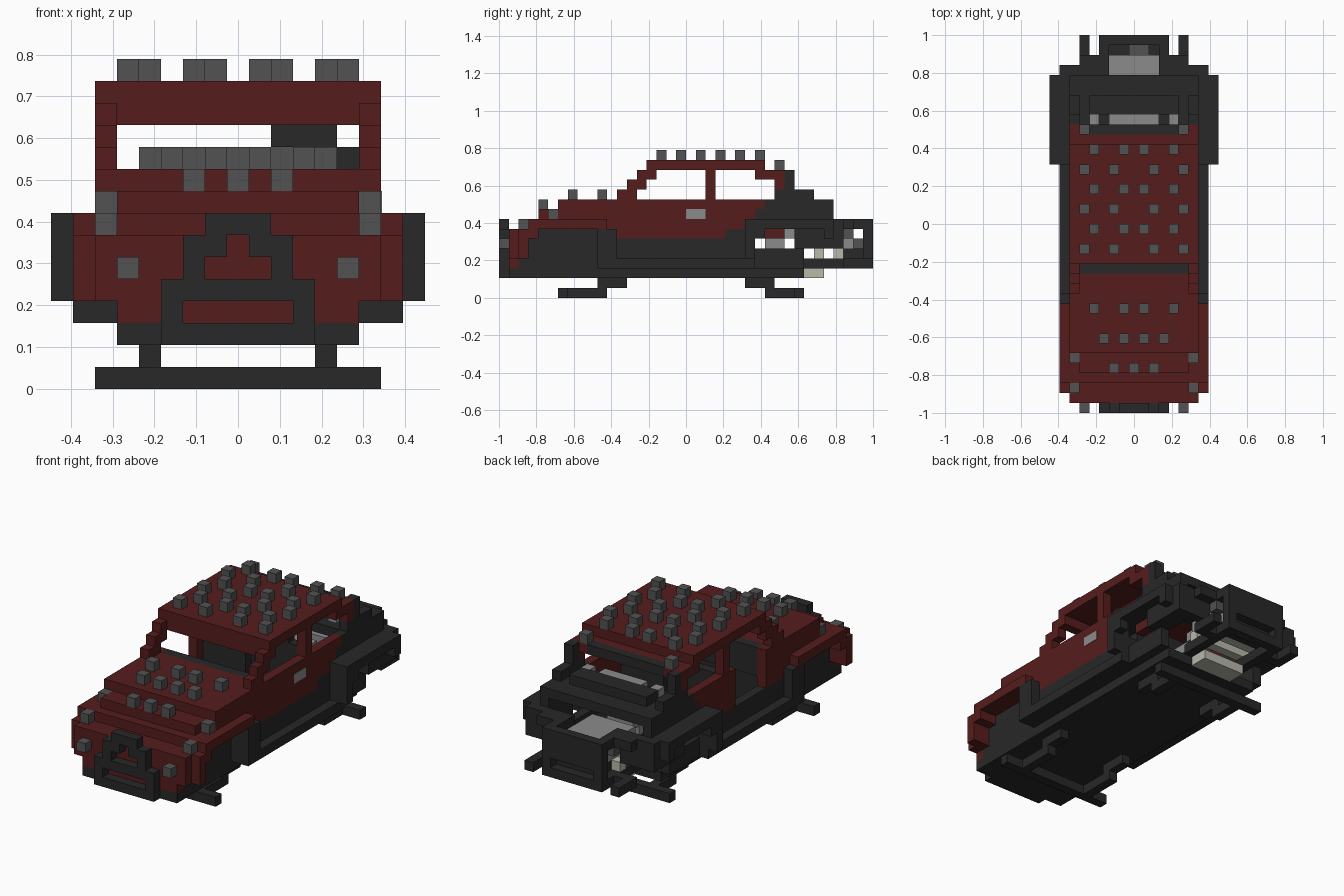
import bpy
import bmesh

cube = bpy.data.objects.get("Cube")
if cube:
    bpy.data.objects.remove(cube, do_unlink=True)

UNIT = 2 / 38      # edge of one building block
MIDDLE = 19        # block row lying on the y origin


def material(name, red, green, blue):
    mat = bpy.data.materials.new(name)
    mat.use_nodes = True
    mat.diffuse_color = (red, green, blue, 1)
    mat.node_tree.nodes["Principled BSDF"].inputs["Base Color"].default_value = (red, green, blue, 1)
    return mat


RED = material("dark red paint", .094, .012, .012)
DARK = material("charcoal metal", .021, .021, .021)
SPIKE = material("mid grey steel", .084, .084, .084)
SILVER = material("light grey steel", .26, .26, .26)
BEIGE = material("pale beige metal", .48, .48, .41)


def block(x, y, z):
    return [(x, y, z)]


def span(half, y, z):
    return [((-half, half), y, z)]


def pair(x, y, z):
    return [(x, y, z), ((-x[1], -x[0]), y, z)]


def stud(x, row, level):
    return block(x=(x - .5, x + .5), y=(row, row + 1), z=(level, level + 1))


def part(name, mat, *groups):
    """Join axis-aligned boxes, given in block units, into one object."""
    bm = bmesh.new()
    for group in groups:
        for x, y, z in group:
            verts = bmesh.ops.create_cube(bm, size=1)["verts"]
            for v in verts:
                v.co.x = x[v.co.x > 0] * UNIT
                v.co.y = (y[v.co.y > 0] - MIDDLE) * UNIT
                v.co.z = z[v.co.z > 0] * UNIT
    mesh = bpy.data.meshes.new(name)
    bm.to_mesh(mesh)
    bm.free()
    mesh.materials.append(mat)
    obj = bpy.data.objects.new(name, mesh)
    bpy.context.collection.objects.link(obj)
    return obj


# Floor, front well walls, cabin bulkheads and dashboard
part("floor", DARK, span(half=5.5, y=(1, 31), z=(2, 3)))
part("front_well", DARK, span(half=5.5, y=(3, 12), z=(3, 7)),
     span(half=5.5, y=(2, 3), z=(3, 4)),
     pair(x=(5.5, 7.5), y=(10, 12), z=(4, 7)))
part("bulkheads", DARK,
     span(half=5.5, y=(12, 13), z=(3, 8)),
     span(half=5.5, y=(25, 26), z=(3, 8)))
part("dashboard", DARK, span(half=5.5, y=(14, 15), z=(7, 10)))

# Lower side walls with a narrow sill ledge
RIGHT, LEFT = (-6.5, -5.5), (5.5, 6.5)
part("sills", DARK,
     pair(x=(5.5, 7.5), y=(10, 26), z=(3, 4)),
     pair(LEFT, y=(12, 26), z=(4, 6)),
     pair(LEFT, y=(26, 31), z=(3, 5)))

# Nose, front fenders and stepped hood
part("nose", RED,
     span(half=5.5, y=(1, 2), z=(3, 4)),
     span(half=6.5, y=(1, 2), z=(4, 7)),
     span(half=7.5, y=(2, 3), z=(4, 7)),
     pair(x=(5.5, 7.5), y=(3, 4), z=(6, 7)))
part("front_fenders", RED,
     span(half=7.5, y=(3, 11), z=(7, 8)),
     span(half=6.5, y=(11, 14), z=(7, 8)))
part("hood", RED,
     span(half=5.5, y=(4, 6), z=(8, 9)),
     span(half=6.5, y=(6, 14), z=(8, 10)))

# Grille frame with two openings
part("grille", DARK,
     span(half=3.5, y=(0, 1), z=(2, 3)),
     span(half=3.5, y=(0, 1), z=(4, 5)),
     pair(x=(2.5, 3.5), y=(0, 1), z=(3, 4)),
     pair(x=(1.5, 2.5), y=(0, 1), z=(5, 7)),
     pair(x=(.5, 1.5), y=(0, 1), z=(6, 7)),
     span(half=1.5, y=(0, 1), z=(7, 8)))

# Side panels; the right one has an open doorway
part("left_side", RED,
     block(LEFT, y=(12, 23), z=(6, 7)),
     block(LEFT, y=(14, 25), z=(7, 8)),
     block(LEFT, y=(14, 26), z=(8, 9)),
     block(LEFT, y=(14, 27), z=(9, 10)))
part("right_side", RED,
     block(RIGHT, y=(12, 15), z=(6, 7)),
     block(RIGHT, y=(14, 15), z=(7, 10)),
     block(RIGHT, y=(20, 23), z=(6, 7)),
     block(RIGHT, y=(20, 25), z=(7, 8)),
     block(RIGHT, y=(20, 26), z=(8, 9)),
     block(RIGHT, y=(20, 27), z=(9, 10)))
part("well_panels", RED, pair(LEFT, y=(27, 29), z=(6, 7)))
part("door_handle", SILVER, block(x=(6.5, 6.55), y=(19, 21), z=(8, 9)))

# Stepped pillars and roof
part("pillars", RED,
     pair(LEFT, y=(12, 14), z=(10, 11)),
     pair(LEFT, y=(13, 15), z=(11, 12)),
     pair(LEFT, y=(14, 16), z=(12, 13)),
     pair(LEFT, y=(21, 22), z=(10, 13)),
     pair(LEFT, y=(28, 29), z=(11, 12)),
     pair(x=(4.5, 6.5), y=(28, 29), z=(12, 13)))
part("roof", RED,
     span(half=6.5, y=(15, 27), z=(13, 14)),
     span(half=5.5, y=(15, 16), z=(12, 13)),
     span(half=6.5, y=(26, 28), z=(12, 13)))
part("rear_window_bar", DARK, span(half=4.5, y=(28, 29), z=(12, 13)))

# Seats; the driver's has a headrest
part("seats", DARK,
     pair(x=(.5, 5.5), y=(17, 21), z=(3, 5)),
     pair(x=(.5, 5.5), y=(21, 22), z=(3, 10)),
     block(x=(2.5, 5.5), y=(21, 22), z=(10, 11)),
     block(x=(1.5, 4.5), y=(21, 22), z=(11, 12)))

# Rear quarters, lid and fenders
part("rear_quarters", DARK,
     pair(LEFT, y=(23, 25), z=(6, 7)),
     pair(LEFT, y=(25, 34), z=(7, 8)),
     pair(LEFT, y=(26, 34), z=(8, 9)),
     pair(LEFT, y=(27, 34), z=(9, 10)),
     pair(LEFT, y=(28, 32), z=(10, 11)),
     pair(LEFT, y=(29, 30), z=(11, 13)))
part("rear_lid", DARK,
     span(half=5.5, y=(28, 34), z=(9, 10)),
     span(half=4.5, y=(30, 32), z=(10, 11)))
part("rear_fenders", DARK,
     pair(x=(6.5, 8.5), y=(25, 34), z=(7, 8)),
     pair(x=(6.5, 8.5), y=(25, 26), z=(4, 7)),
     pair(x=(7.5, 8.5), y=(26, 27), z=(6, 7)),
     pair(x=(6.5, 8.5), y=(33, 34), z=(6, 7)),
     pair(x=(5.5, 7.5), y=(30, 34), z=(5, 7)),
     pair(x=(5.5, 7.5), y=(34, 35), z=(5, 8)))
part("rear_shelf", SILVER,
     span(half=2.5, y=(29, 30), z=(10, 11)),
     stud(-4, row=29, level=10), stud(4, row=29, level=10))
part("rear_shelf_front", SPIKE, span(half=2.5, y=(28.9, 29), z=(10, 11)))

# Exposed engine, pipes and muffler
part("engine", SILVER,
     span(half=2.5, y=(31, 36), z=(5, 7)),
     span(half=1.5, y=(27, 29), z=(5, 6)),
     span(half=1.5, y=(29, 30), z=(6, 7)))
part("engine_tray", DARK, span(half=2.5, y=(35, 37), z=(4, 5)))
part("exhaust_pipes", SPIKE,
     block(x=(-.5, 1.5), y=(36, 37), z=(5, 6)),
     pair(x=(2.5, 3.5), y=(35, 36), z=(6, 7)))
part("muffler", BEIGE,
     span(half=2.5, y=(31, 33), z=(2, 3)),
     span(half=3.5, y=(32, 33), z=(4, 5)),
     span(half=3.5, y=(34, 35), z=(4, 5)))

# Rear bumper cage
part("rear_cage", DARK,
     span(half=3.5, y=(37, 38), z=(5, 8)),
     span(half=3.5, y=(37, 38), z=(3, 4)),
     pair(x=(2.5, 3.5), y=(37, 38), z=(4, 5)),
     pair(x=(2.5, 3.5), y=(34, 37), z=(7, 8)),
     pair(x=(2.5, 3.5), y=(31, 37), z=(3, 4)),
     pair(x=(3.5, 5.5), y=(34, 35), z=(5, 8)),
     pair(x=(3.5, 5.5), y=(35, 36), z=(7, 8)),
     pair(x=(3.5, 5.5), y=(35, 36), z=(3, 4)),
     pair(x=(4.5, 5.5), y=(36, 38), z=(3, 4)))

# Axles on trailing arms
ARM = (3.5, 4.5)
part("front_axle", DARK,
     span(half=6.5, y=(6, 7), z=(0, 1)),
     pair(ARM, y=(7, 11), z=(0, 1)),
     pair(ARM, y=(10, 13), z=(1, 2)))
part("rear_axle", DARK,
     span(half=6.5, y=(30, 31), z=(0, 1)),
     pair(ARM, y=(27, 30), z=(0, 1)),
     pair(ARM, y=(25, 28), z=(1, 2)))

# Studs on the nose, hood and roof
hood_rows = [((5,), 0, 5), ((6,), 2, 7), ((6,), 5, 8), ((2,), 4, 9),
             ((1, 3), 7, 10), ((1, 4), 10, 10), ((5,), 28, 13)]
roof_rows = [((2, 5) if i % 2 == 0 else (1, 4), 16 + 2 * i, 14) for i in range(6)]
studs = [stud(side * x, row, level)
         for places, row, level in hood_rows + roof_rows
         for x in places for side in (-1, 1)]
part("studs", SPIKE, *studs, stud(0, row=4, level=9))
